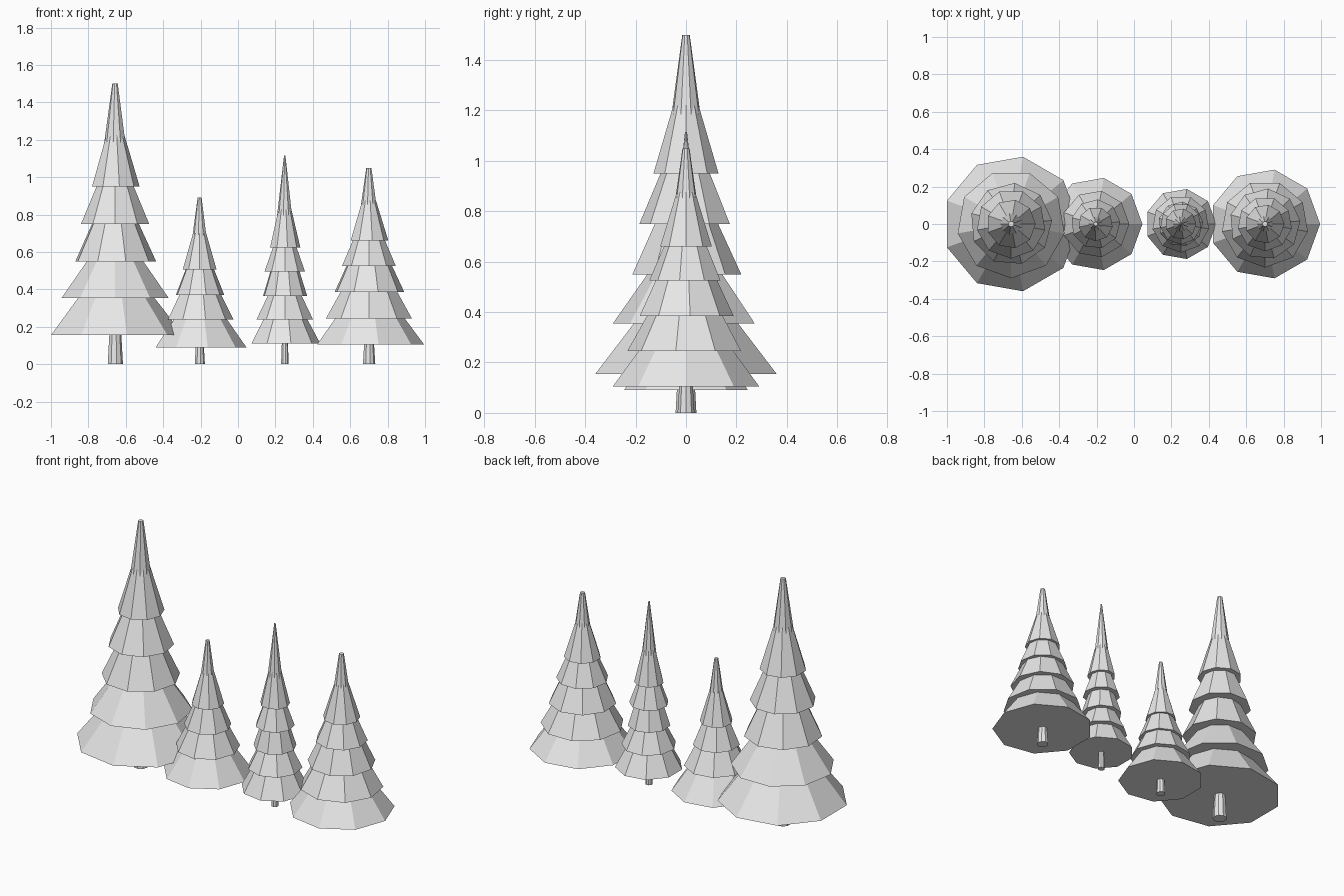
import bpy, bmesh, math

SIDES = 9
grey = bpy.data.materials.new("pale grey")
grey.diffuse_color = (0.8, 0.8, 0.8, 1)


def frustum(bm, x, z0, r0, z1, r1, turn):
    """Closed nine-sided tapered tier with one corner at angle `turn`."""
    rings = []
    for z, r in ((z0, r0), (z1, r1)):
        ring = []
        for k in range(SIDES):
            a = math.radians(turn) + 2 * math.pi * k / SIDES
            ring.append(bm.verts.new((x + r * math.cos(a), r * math.sin(a), z)))
        rings.append(ring)
    low, high = rings
    for k in range(SIDES):
        n = (k + 1) % SIDES
        bm.faces.new((low[k], low[n], high[n], high[k]))
    bm.faces.new(low[::-1])
    bm.faces.new(high)


def finish(bm, name):
    mesh = bpy.data.meshes.new(name)
    bm.to_mesh(mesh)
    bm.free()
    mesh.materials.append(grey)
    bpy.context.collection.objects.link(bpy.data.objects.new(name, mesh))


def tree(name, x, trunk_r, tiers):
    # trunk, slightly tapered, ending just inside the lowest tier
    bm = bmesh.new()
    frustum(bm, x, 0, trunk_r, tiers[0][0] + 0.03, trunk_r * 0.75, 0)
    finish(bm, name + "_trunk")
    # branches: stacked tiers, each tucked into the one above
    bm = bmesh.new()
    for z0, r0, z1, r1, turn in tiers:
        frustum(bm, x, z0, r0, z1, r1, turn)
    finish(bm, name + "_branches")


# each tier: bottom height, bottom radius, top height, top radius, turn
tree("tall_tree", -0.657, 0.042, [
    (0.155, 0.365, 0.40, 0.175, 0),
    (0.355, 0.290, 0.60, 0.118, 30),
    (0.55, 0.220, 0.80, 0.105, 5),
    (0.75, 0.185, 1.00, 0.080, 30),
    (0.95, 0.131, 1.25, 0.042, 0),
    (1.15, 0.063, 1.50, 0.015, 20)])
tree("short_tree", -0.205, 0.028, [
    (0.09, 0.25, 0.27, 0.125, 0),
    (0.24, 0.180, 0.40, 0.100, 0),
    (0.37, 0.132, 0.53, 0.068, 5),
    (0.505, 0.092, 0.72, 0.030, 30),
    (0.65, 0.043, 0.89, 0.011, 20)])
tree("slim_tree", 0.25, 0.021, [
    (0.11, 0.19, 0.27, 0.105, 0),
    (0.24, 0.153, 0.39, 0.080, 30),
    (0.365, 0.120, 0.52, 0.072, 5),
    (0.495, 0.110, 0.65, 0.055, 30),
    (0.625, 0.083, 0.86, 0.028, 0),
    (0.77, 0.044, 1.115, 0.004, 20)])
tree("broad_tree", 0.70, 0.034, [
    (0.105, 0.295, 0.28, 0.165, 0),
    (0.245, 0.233, 0.42, 0.135, 30),
    (0.385, 0.190, 0.56, 0.108, 5),
    (0.525, 0.146, 0.69, 0.075, 30),
    (0.66, 0.104, 0.88, 0.036, 0),
    (0.80, 0.050, 1.05, 0.014, 20)])
